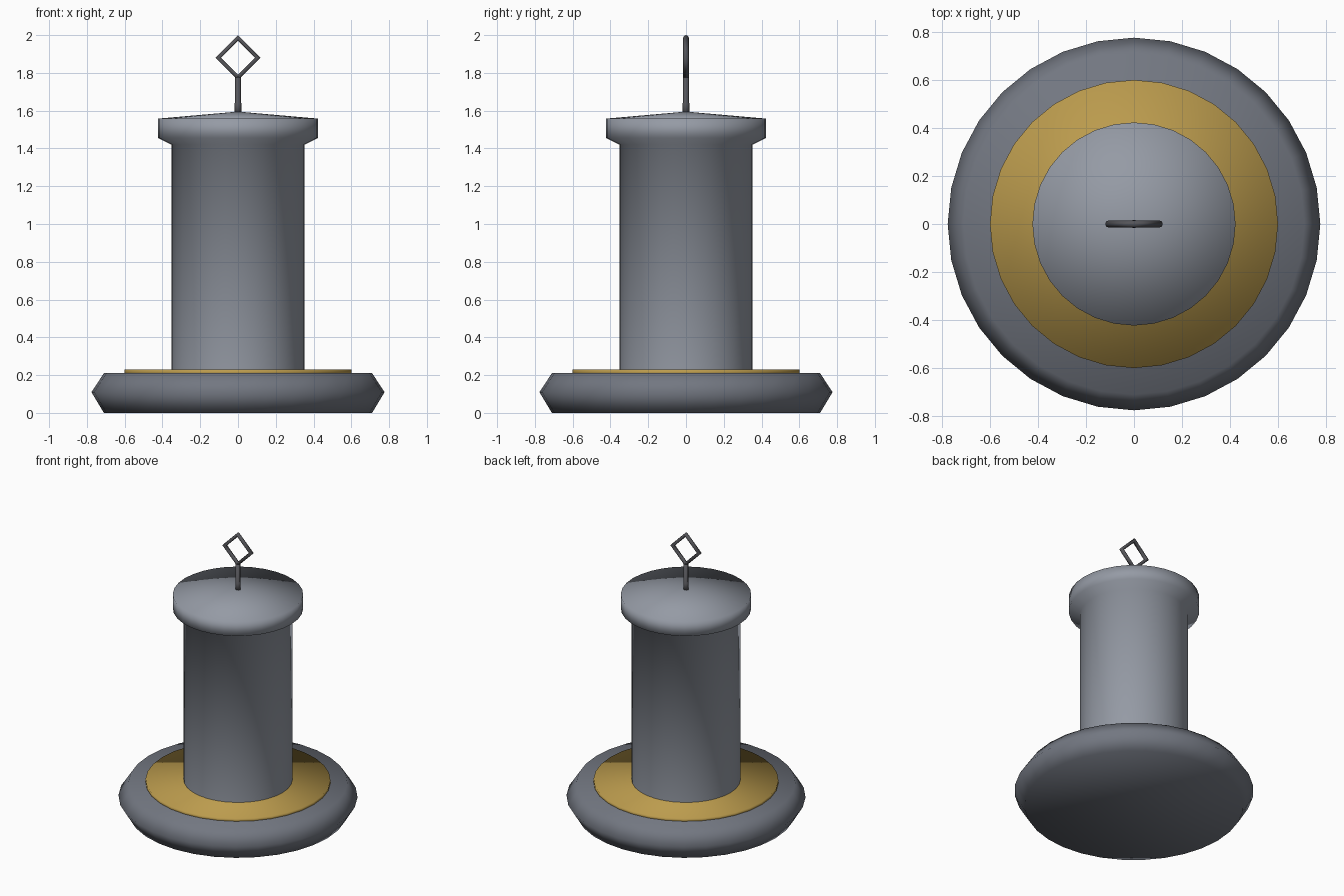
import bpy, bmesh, math

if "Cube" in bpy.data.objects:
    bpy.data.objects.remove(bpy.data.objects["Cube"])


def lathe(name, profile, mat, sides=32, capped=True):
    """Revolve (radius, z) points around z; radius 0 makes an apex, open ends get an n-gon."""
    bm = bmesh.new()
    rings = []
    for r, z in profile:
        if r == 0:
            rings.append([bm.verts.new((0, 0, z))] * sides)
        else:
            rings.append([bm.verts.new((r * math.cos(2 * math.pi * i / sides),
                                        r * math.sin(2 * math.pi * i / sides), z))
                          for i in range(sides)])
    for a, b in zip(rings, rings[1:]):
        for i in range(sides):
            j = (i + 1) % sides
            bm.faces.new(list(dict.fromkeys([a[i], a[j], b[j], b[i]])))
    if capped:
        bm.faces.new(rings[0][::-1])
        bm.faces.new(rings[-1])
    me = bpy.data.meshes.new(name)
    bm.to_mesh(me)
    bm.free()
    me.shade_smooth()
    me.materials.append(mat)
    ob = bpy.data.objects.new(name, me)
    bpy.context.collection.objects.link(ob)
    return ob


def material(name, color):
    m = bpy.data.materials.new(name)
    m.diffuse_color = color
    m.use_nodes = True
    m.node_tree.nodes["Principled BSDF"].inputs["Base Color"].default_value = m.diffuse_color
    return m


gold = material("gold", (0.50, 0.33, 0.075, 1))
steel = material("steel", (0.30, 0.325, 0.375, 1))
slate = material("slate", (0.17, 0.185, 0.22, 1))
dark = material("dark_metal", (0.09, 0.09, 0.10, 1))

# Bulging foot and the gold inlay plate on it
lathe("base", [(0.71, 0), (0.776, 0.11), (0.71, 0.21)], slate)
lathe("gold_plate", [(0.60, 0.20), (0.60, 0.23)], gold)

# Column with flared cap and shallow conical top; its foot is open inside the plate
lathe("column", [(0.353, 0.21), (0.353, 1.42), (0.423, 1.455), (0.423, 1.558), (0, 1.595)],
      steel, capped=False)

# Hanging rod, slightly thicker at its foot
lathe("rod", [(0.018, 1.58), (0.018, 1.64), (0.015, 1.645), (0.015, 1.785)], dark, 8)

# Diamond-shaped loop on top
bpy.ops.mesh.primitive_torus_add(major_segments=4, minor_segments=8, major_radius=0.105,
                                 minor_radius=0.015, location=(0, 0, 1.88),
                                 rotation=(math.pi / 2, 0, 0))
loop = bpy.context.object
loop.name = "hanging_loop"
loop.data.shade_smooth()
loop.data.materials.append(dark)
